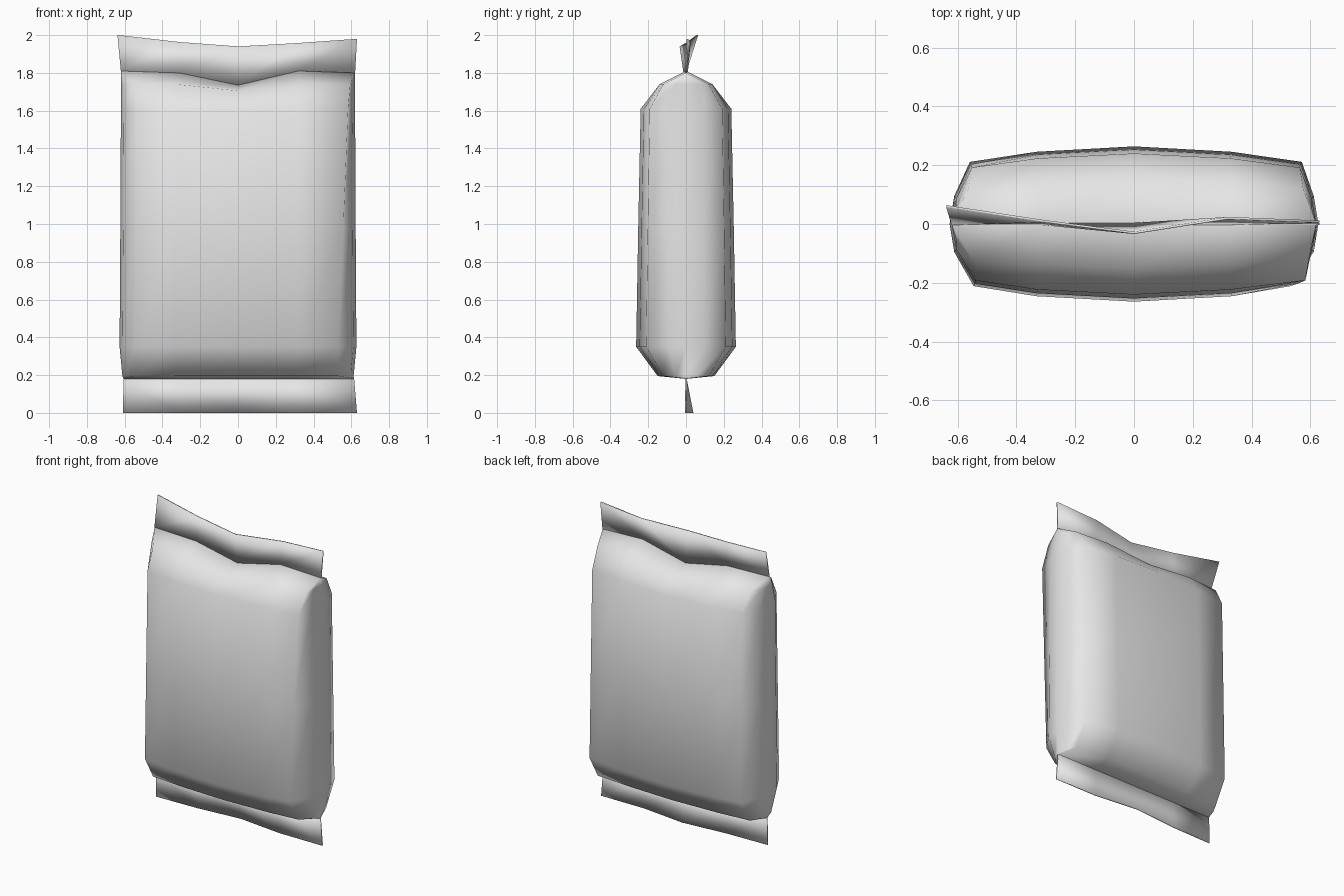
import bpy
import bmesh

cube = bpy.data.objects.get("Cube")
if cube:
    bpy.data.objects.remove(cube)

# One plain foil colour
foil = bpy.data.materials.new("plain grey foil")
foil.use_nodes = True
GREY = (0.8, 0.8, 0.8, 1)
foil.diffuse_color = GREY
foil.node_tree.nodes["Principled BSDF"].inputs["Base Color"].default_value = GREY


def make_object(name, bm):
    bmesh.ops.recalc_face_normals(bm, faces=bm.faces)
    for face in bm.faces:
        face.smooth = True
    mesh = bpy.data.meshes.new(name)
    bm.to_mesh(mesh)
    bm.free()
    mesh.materials.append(foil)
    obj = bpy.data.objects.new(name, mesh)
    bpy.context.collection.objects.link(obj)
    return obj


# Seam lines where the seals meet the pouch, left to right across x
TOP_SEAM = [(-0.62, 0, 1.81), (-0.31, 0, 1.80), (0, 0, 1.735), (0.32, 0, 1.81), (0.62, 0, 1.80)]
LOW_SEAM = [(-0.605, 0, 0.18), (-0.31, 0, 0.18), (0, 0, 0.18), (0.31, 0, 0.18), (0.615, 0, 0.18)]


def seam_ring(seam):
    # The three outer points at each end collapse into the seam end
    half = [seam[0]] * 3 + seam[1:4] + [seam[4]] * 3
    return half + half[-2:0:-1]


def pouch_ring(z, depth, width, flat, rise, dip=0):
    """Closed section; flat = corner position, rise = 0 low to 1 high."""
    ring = []
    for side, left, right in ((-1, 0.87, 0.85 + 0.09 * rise), (1, 0.89, 0.91)):
        xs = (-1, -0.975, -left * flat, -0.53, 0, 0.53, right * flat, 0.975, 1)
        ys = (0, 0.36, 0.8, 0.93, 1, 0.93, 0.8, 0.36, 0)
        half = [(width * x, side * depth * y, z - (dip if x == 0 else 0))
                for x, y in zip(xs, ys)]
        ring += half if side < 0 else half[-2:0:-1]
    return ring


# Pillow-shaped pouch lofted between the two seams
rings = [
    seam_ring(LOW_SEAM),
    pouch_ring(0.195, 0.15, 0.612, 1.03, 0),
    pouch_ring(0.35, 0.264, 0.627, 1, 0),
    pouch_ring(0.98, 0.253, 0.623, 1, 0.5),
    pouch_ring(1.61, 0.24, 0.62, 1, 1),
    pouch_ring(1.74, 0.15, 0.62, 1.02, 1, 0.035),
    seam_ring(TOP_SEAM),
]
bm = bmesh.new()
loops = [[bm.verts.new(p) for p in ring] for ring in rings]
for low, high in zip(loops, loops[1:]):
    for i in range(len(low)):
        j = (i + 1) % len(low)
        bm.faces.new((low[i], low[j], high[j], high[i]))
bmesh.ops.remove_doubles(bm, verts=bm.verts, dist=0.001)
make_object("pouch_body", bm)


# Thin crimped seals
def make_seal(name, seam, edge):
    bm = bmesh.new()
    inner = [bm.verts.new(p) for p in seam]
    outer = [bm.verts.new(p) for p in edge]
    for i in range(len(seam) - 1):
        bm.faces.new((inner[i], inner[i + 1], outer[i + 1], outer[i]))
    obj = make_object(name, bm)
    solid = obj.modifiers.new("thickness", "SOLIDIFY")
    solid.thickness = 0.008
    solid.offset = 0
    bpy.ops.object.select_all(action="DESELECT")
    obj.select_set(True)
    bpy.context.view_layer.objects.active = obj
    bpy.ops.object.shade_smooth_by_angle(angle=0.7)


make_seal("top_seal", TOP_SEAM, [(-0.638, 0.06, 2.0), (-0.31, 0.01, 1.963), (0, -0.03, 1.94),
                                 (0.32, 0.02, 1.958), (0.63, 0.008, 1.98)])
make_seal("bottom_seal", LOW_SEAM, [(-0.61, 0, 0), (-0.31, 0.008, 0), (0, 0.035, 0),
                                    (0.31, 0, 0), (0.63, 0, 0)])
